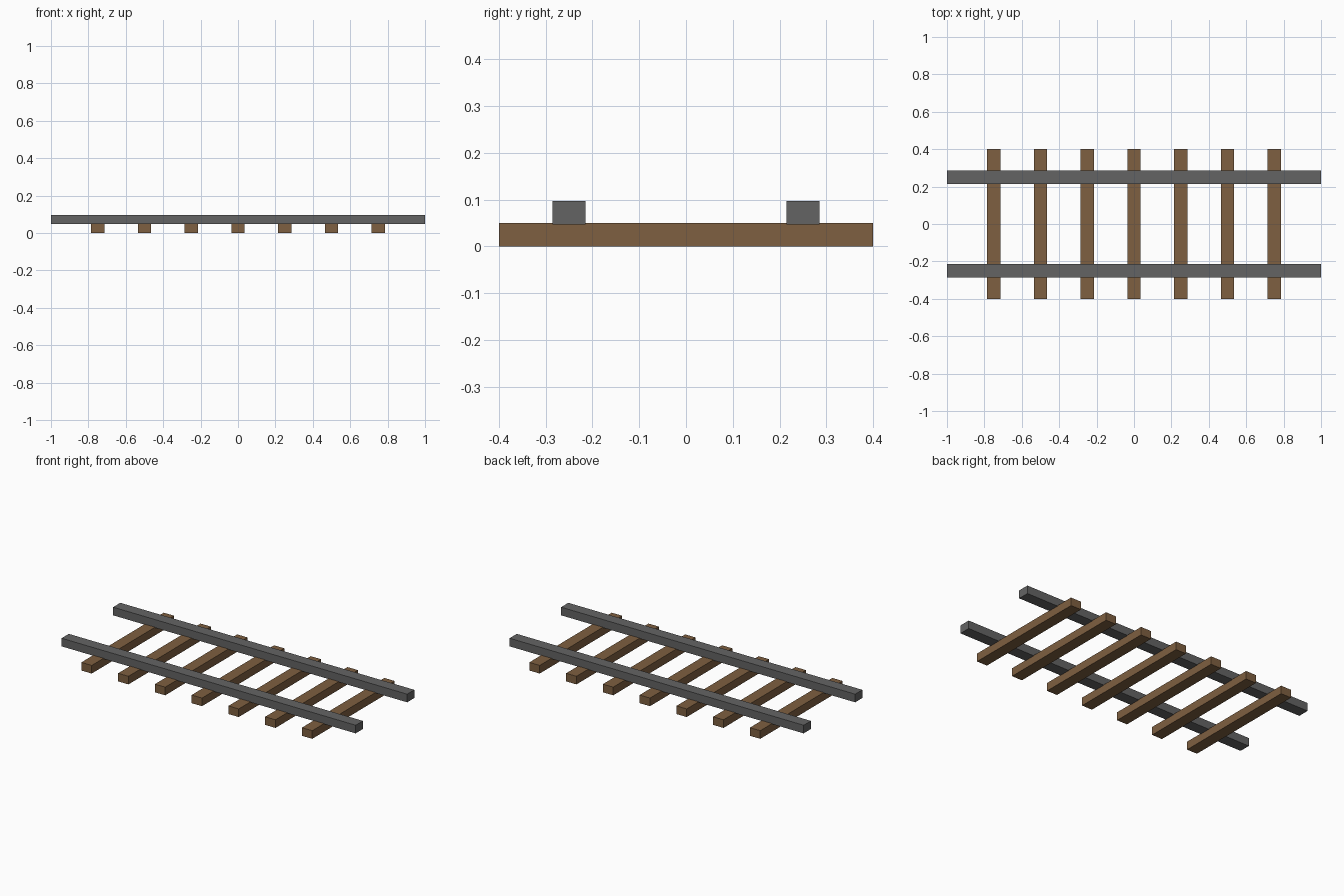
import bpy

if "Cube" in bpy.data.objects:
    bpy.data.objects.remove(bpy.data.objects["Cube"])


def material(name, color):
    m = bpy.data.materials.new(name)
    m.diffuse_color = (*color, 1.0)
    m.use_nodes = True
    m.node_tree.nodes["Principled BSDF"].inputs["Base Color"].default_value = m.diffuse_color
    return m


def box(name, center, size, mat):
    bpy.ops.mesh.primitive_cube_add(size=1, location=center)
    ob = bpy.context.object
    ob.name = name
    ob.scale = size
    bpy.ops.object.transform_apply(location=False, rotation=False, scale=True)
    ob.data.materials.append(mat)
    return ob


wood = material("brown_wood", (0.21, 0.115, 0.052))
steel = material("grey_steel", (0.127, 0.127, 0.127))

# Seven evenly spaced wooden sleepers
for i in range(7):
    box(f"sleeper_{i + 1}", ((i - 3) * 0.25, 0, 0.025), (0.07, 0.8, 0.05), wood)

# Two rails, slightly let into the sleepers
for name, side in (("front_rail", -1), ("back_rail", 1)):
    box(name, (0, side * 0.25, 0.072), (2.0, 0.07, 0.05), steel)
